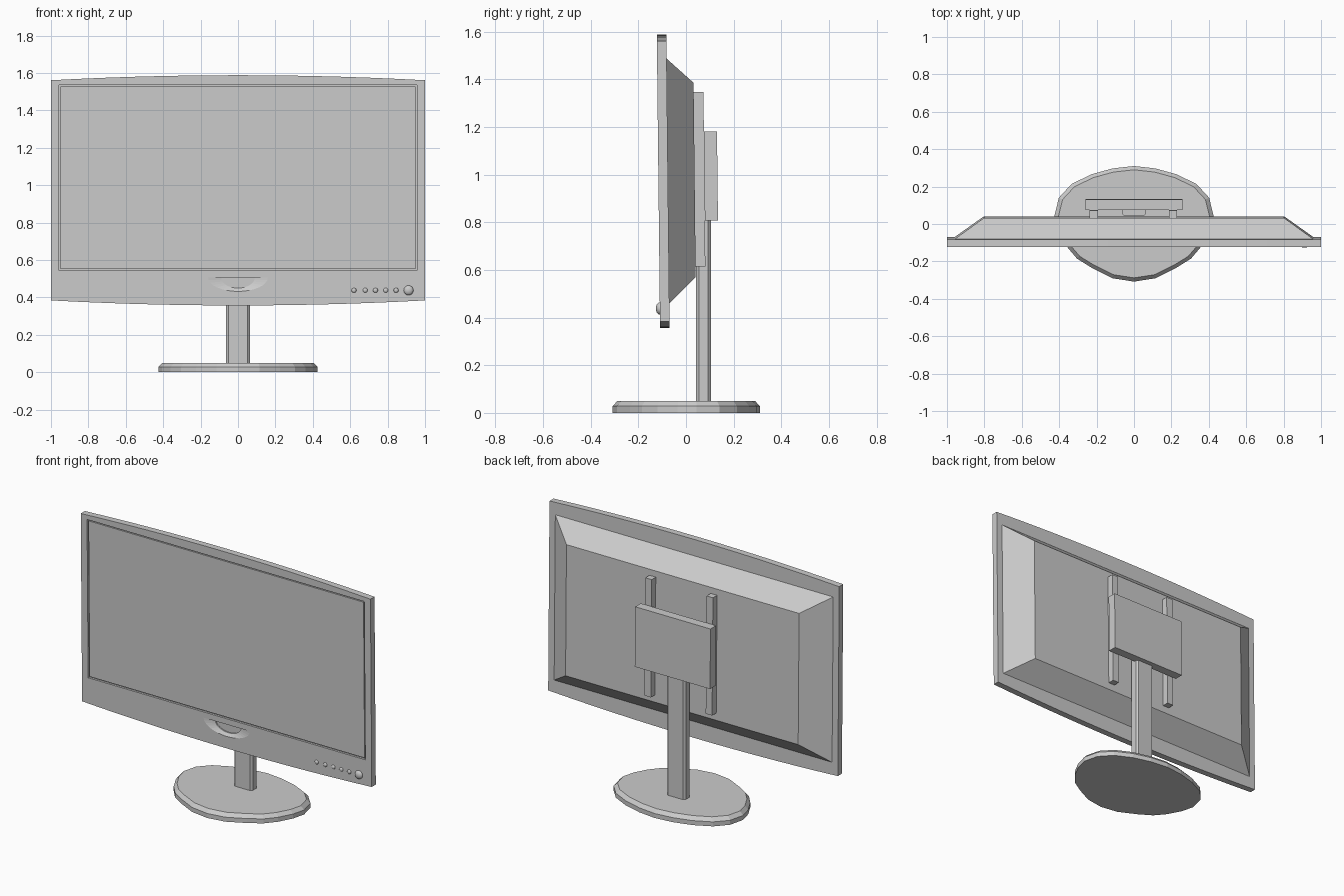
import bpy, bmesh, math

if "Cube" in bpy.data.objects:
    bpy.data.objects.remove(bpy.data.objects["Cube"])

def tilt(x, y, z):
    """Screen leans very slightly: shear y with height."""
    return (x, y - 0.011 * (z - 1.0), z)

def upright(x, y, z):
    return (x, z, y)          # sections stacked along z instead of y

def loft(name, sections, place=tilt):
    """Sections are (depth, [(a, b), ...]) joined by quads with capped ends."""
    bm = bmesh.new()
    rings = [[bm.verts.new(place(a, d, b)) for a, b in pts] for d, pts in sections]
    n = len(rings[0])
    for r, s in zip(rings, rings[1:]):
        for i in range(n):
            j = (i + 1) % n
            bm.faces.new((r[i], r[j], s[j], s[i]))
    bm.faces.new(rings[0])
    bm.faces.new(rings[-1])
    bmesh.ops.recalc_face_normals(bm, faces=bm.faces)
    me = bpy.data.meshes.new(name)
    bm.to_mesh(me)
    bm.free()
    ob = bpy.data.objects.new(name, me)
    bpy.context.collection.objects.link(ob)
    return ob

def rect(x0, x1, z0, z1):
    return [(x0, z0), (x1, z0), (x1, z1), (x0, z1)]

def box(name, x0, x1, y0, y1, z0, z1):
    return loft(name, [(y0, rect(x0, x1, z0, z1)), (y1, rect(x0, x1, z0, z1))])

def half_ellipse(rx, rz, top, n=16):
    return [(-rx * math.cos(math.pi * i / n), top - rz * math.sin(math.pi * i / n))
            for i in range(n + 1)]

def cut(ob, cutter):
    m = ob.modifiers.new("cut", 'BOOLEAN')
    m.operation = 'DIFFERENCE'
    m.object = cutter
    bpy.context.view_layer.objects.active = ob
    bpy.ops.object.modifier_apply(modifier=m.name)
    bpy.data.objects.remove(cutter)

FRONT, BACK = -0.116, -0.076

# Bezel with gently bowed top and bottom edges
N = 14
xs = [-1 + 2 * i / N for i in range(N + 1)]
outline = [(x, 0.357 + 0.027 * x * x) for x in xs]
outline += [(x, 1.588 - 0.027 * x * x) for x in reversed(xs)]
bezel = loft("bezel", [(FRONT, outline), (BACK, outline)])

# Screen opening and scooped half-round recess below it
cut(bezel, box("screen_cutter", -0.957, 0.957, -0.16, FRONT + 0.013, 0.543, 1.535))
outer = half_ellipse(0.16, 0.075, 0.507)
inner = half_ellipse(0.09, 0.057, 0.507)
cut(bezel, loft("scoop_cutter", [(-0.16, outer), (FRONT, outer),
                                 (FRONT + 0.014, inner), (FRONT + 0.022, inner)]))

# Screen sits in the opening, leaving a thin groove
box("screen", -0.949, 0.949, FRONT + 0.004, FRONT + 0.02, 0.551, 1.527)

# Control buttons: five small, one large
for i, (x, r) in enumerate([(0.62, 0.013), (0.68, 0.013), (0.735, 0.013),
                            (0.79, 0.013), (0.845, 0.013), (0.912, 0.026)]):
    bpy.ops.mesh.primitive_uv_sphere_add(segments=16, ring_count=8, radius=r,
                                         location=tilt(x, FRONT, 0.438))
    b = bpy.context.object
    b.name = "power_button" if i == 5 else f"button_{i + 1}"
    b.scale.y = 0.65
    bpy.ops.object.shade_smooth()

# Tapered rear housing
loft("rear_housing", [(BACK - 0.004, rect(-0.965, 0.965, 0.455, 1.49)),
                      (0.036, rect(-0.803, 0.803, 0.57, 1.385))])

# Mounting rails and bracket plate
for side, x in (("left", -0.215), ("right", 0.208)):
    box(f"mount_rail_{side}", x - 0.022, x + 0.022, 0.03, 0.077, 0.615, 1.347)
box("mount_plate", -0.26, 0.26, 0.077, 0.132, 0.807, 1.18)

# Stand post with chamfered corners
hx, y0, y1, c = 0.064, 0.043, 0.105, 0.012
post = [(-hx + c, y0), (hx - c, y0), (hx, y0 + c), (hx, y1 - c),
        (hx - c, y1), (-hx + c, y1), (-hx, y1 - c), (-hx, y0 + c)]
loft("stand_post", [(0.045, post), (0.83, post)], upright)

# Oval foot, low-poly with bevelled top edge
half = [(0, 0.31), (0.115, 0.297), (0.23, 0.265), (0.335, 0.213), (0.402, 0.14),
        (0.425, 0.045), (0.405, -0.035), (0.36, -0.12), (0.305, -0.185),
        (0.225, -0.235), (0.115, -0.29), (0, -0.308)]
foot = half + [(-x, y) for x, y in half[-2:0:-1]]
top = [(x * 0.95, y * 0.935) for x, y in foot]
loft("stand_foot", [(0.0, foot), (0.028, foot), (0.05, top)], upright)
